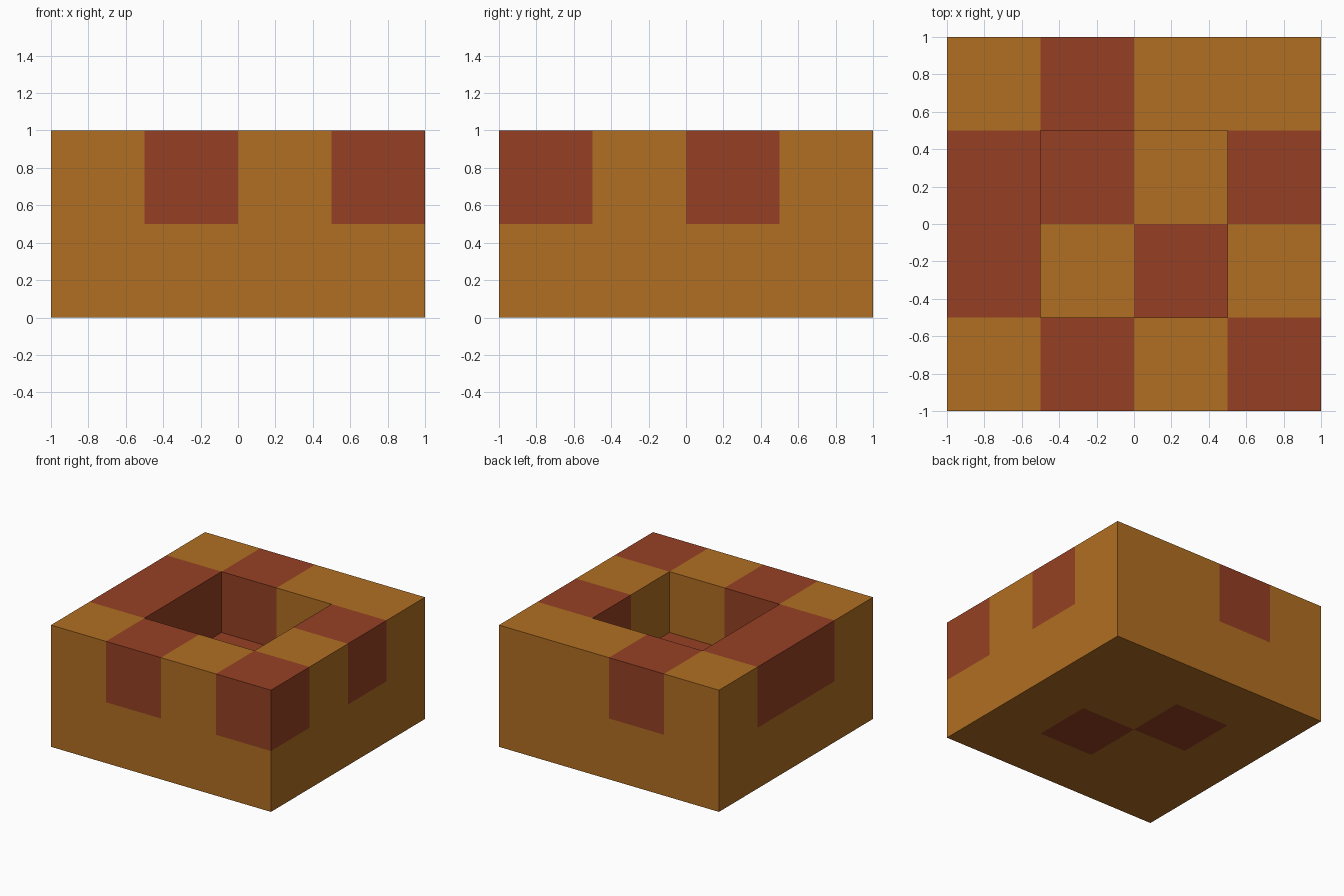
import bpy, bmesh
from mathutils import Vector

if "Cube" in bpy.data.objects:
    bpy.data.objects.remove(bpy.data.objects["Cube"])

S = 0.5  # cell size


def material(name, rgb):
    m = bpy.data.materials.new(name)
    m.diffuse_color = (*rgb, 1.0)
    m.use_nodes = True
    m.node_tree.nodes["Principled BSDF"].inputs["Base Color"].default_value = m.diffuse_color
    return m


OCHRE = material("ochre", (0.434, 0.156, 0.016))
RED = material("brick red", (0.305, 0.051, 0.017))

# Cell colours from back row to front row: r = red, o = ochre, . = empty
LAYERS = [
    ["oooo", "oroo", "ooro", "oooo"],  # floor slab
    ["oroo", "r..r", "r..o", "oror"],  # raised rim
]
cells = {(x, 3 - row, z): c
         for z, layer in enumerate(LAYERS)
         for row, line in enumerate(layer)
         for x, c in enumerate(line) if c != "."}

# Only the exposed sides of the cells become faces, so the tray is one closed shell
bm = bmesh.new()
for (x, y, z), colour in cells.items():
    centre = Vector((x - 1.5, y - 1.5, z + 0.5)) * S
    for axis in range(3):
        for sign in (-1, 1):
            step = [0, 0, 0]
            step[axis] = sign
            if (x + step[0], y + step[1], z + step[2]) in cells:
                continue
            n, u, v = Vector(step), Vector(), Vector()
            u[(axis + 1) % 3] = 1
            v[(axis + 2) % 3] = sign
            h = S / 2
            corners = [centre + h * (n + a * u + b * v)
                       for a, b in ((-1, -1), (1, -1), (1, 1), (-1, 1))]
            face = bm.faces.new([bm.verts.new(p) for p in corners])
            face.material_index = int(colour == "r")
bmesh.ops.remove_doubles(bm, verts=bm.verts, dist=0.001)

mesh = bpy.data.meshes.new("checkered_tray")
bm.to_mesh(mesh)
bm.free()
mesh.materials.append(OCHRE)
mesh.materials.append(RED)
tray = bpy.data.objects.new("checkered_tray", mesh)
bpy.context.collection.objects.link(tray)
